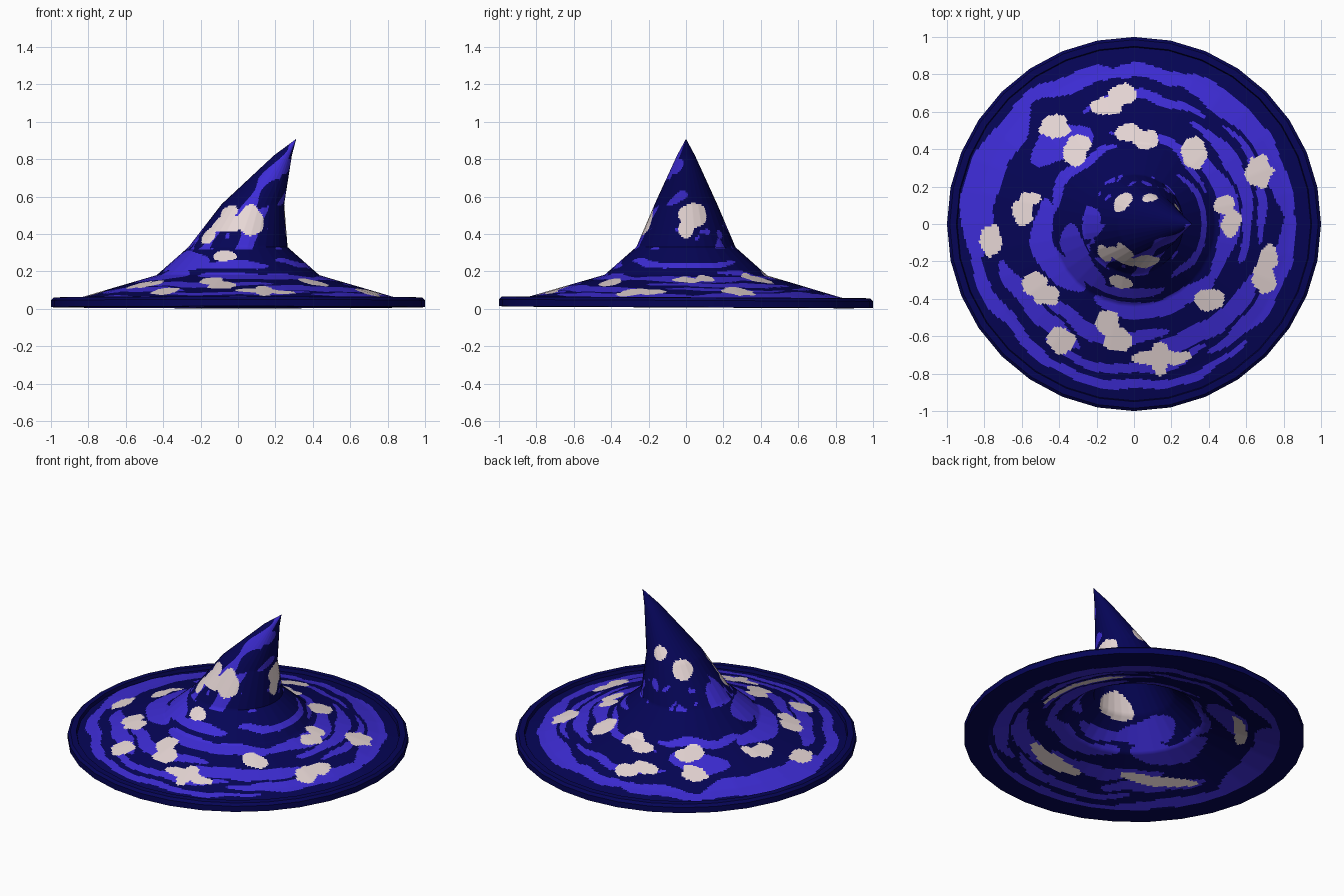
import bpy
import math
from mathutils import Vector, noise

cube = bpy.data.objects.get("Cube")
if cube:
    bpy.data.objects.remove(cube, do_unlink=True)

SIDES = 32
TILT = 0.005  # the hat sits slightly lower at the back
NAVY, VIOLET, CREAM = range(3)


def make_material(name, colour):
    mat = bpy.data.materials.new(name)
    mat.use_nodes = True
    mat.diffuse_color = (*colour, 1)
    mat.node_tree.nodes["Principled BSDF"].inputs["Base Color"].default_value = (*colour, 1)
    return mat


MATERIALS = [
    make_material("navy cloth", (0.0016, 0.0014, 0.092)),
    make_material("violet paint", (0.047, 0.025, 0.67)),
    make_material("cream paint", (0.8, 0.68, 0.67)),
]

# Violet brush strokes around the brim: start angle, end angle, start radius, end radius, half width
STROKES = [
    (140, 95, .88, .80, .045), (100, 65, .81, .81, .035), (72, 0, .81, .81, .065),
    (5, -60, .82, .80, .05), (-50, -135, .88, .87, .03), (-125, -180, .85, .86, .04),
    (190, 132, .84, .83, .10), (150, 110, .62, .55, .10), (110, 55, .68, .70, .025),
    (60, -20, .62, .60, .035), (45, -40, .52, .50, .05), (-15, -85, .70, .68, .05),
    (-60, -130, .76, .78, .03), (-75, -145, .62, .60, .04), (-35, -115, .50, .45, .05),
    (195, 245, .72, .70, .05), (165, 235, .50, .45, .07), (100, 175, .42, .45, .025),
    (20, 100, .42, .50, .02), (-65, -125, .38, .37, .025), (180, 250, .33, .35, .07),
    (50, -10, .71, .68, .025), (50, -55, .37, .36, .02),
]
# Cream patches on the brim, some in two lobes: x, y, half width, half depth
BRIM_PATCHES = [
    (-.15, .63, .08, .055), (-.07, .69, .085, .055), (-.42, .52, .08, .06), (-.32, .37, .06, .06),
    (-.29, .43, .06, .045), (-.03, .49, .07, .045), (.06, .45, .08, .045), (.32, .38, .07, .08),
    (.67, .285, .07, .085), (.48, .10, .055, .06), (.52, .01, .05, .08), (.72, -.18, .055, .06),
    (.70, -.29, .06, .08), (.40, -.41, .08, .06), (.155, -.715, .14, .045),
    (.14, -.72, .055, .09), (-.14, -.53, .055, .075), (-.09, -.62, .08, .06),
    (-.39, -.625, .07, .075), (-.53, -.32, .075, .055), (-.46, -.38, .065, .06),
    (-.765, -.08, .055, .09), (-.60, .06, .06, .065), (-.56, .14, .06, .035),
]
# Cream patches on the crown: x, y, z, half width, half height
CROWN_PATCHES = [
    (.065, -.195, .47, .07, .092), (-.06, -.185, .455, .10, .05), (-.16, -.16, .39, .05, .05),
    (-.05, -.145, .52, .06, .035), (-.07, -.285, .272, .07, .04), (.25, .04, .50, .08, .065),
    (.26, .0, .43, .04, .05), (-.06, .12, .53, .065, .06), (.09, .13, .60, .045, .045),
]
# Cream arcs inside the hat, in the same form as the strokes
LINING_ARCS = [
    (260, 303, .63, .63, .04), (238, 198, .58, .70, .045), (128, 157, .60, .64, .04),
    (-14, 45, .59, .58, .03), (230, 290, .225, .225, .04),
]


def in_stroke(angle, radius, stroke):
    start, end, r0, r1, width = stroke
    span = end - start
    turn = (angle - start) % 360 if span > 0 else (start - angle) % 360
    t = turn / abs(span)
    if t > 1:
        return False
    return abs(radius - r0 - (r1 - r0) * t) < width * math.sin(math.pi * t) ** 0.4


def wobble(p, scale, amount, seed=0):
    return amount * noise.noise(Vector((p.x * scale, p.y * scale, p.z * scale + seed)))


def brim_colour(p, radius_shift=0):
    radius = math.hypot(p.x, p.y) + wobble(p, 5, .04) + radius_shift
    angle = math.degrees(math.atan2(p.y, p.x)) + wobble(p, 4, 8, 5)
    hit = any(in_stroke(angle, radius, s) for s in STROKES)
    return VIOLET if hit else NAVY


def paint_outside(p):
    rough = wobble(p, 16, .35, 3)
    if p.z < .25:
        for x, y, w, d in BRIM_PATCHES:
            if math.hypot((p.x - x) / w, (p.y - y) / d) + rough < 1:
                return CREAM
    for x, y, z, w, h in CROWN_PATCHES:
        side = math.hypot(p.x - x, p.y - y) / w
        if math.hypot(side, (p.z - z) / h) + rough * .5 < 1:
            return CREAM
    if p.z < .32:
        return brim_colour(p)
    # Small dots round the foot of the crown
    if p.z < .45 and wobble(p, 20, 1, 7) > .4:
        return VIOLET
    # Diagonal streaks on the front of the leaning crown, few on the back
    streak = noise.noise(Vector(((p.z - p.x) * 9, (p.x + p.z) * 3, p.y * 6)))
    limit = .08 if p.y < 0 and p.x < .08 + (p.z - .33) * .4 else .42
    return VIOLET if streak > limit else NAVY


def paint_lining(p):
    radius = math.hypot(p.x, p.y) + wobble(p, 5, .02)
    angle = math.degrees(math.atan2(p.y, p.x))
    if p.z < .44 and any(in_stroke(angle, radius, arc) for arc in LINING_ARCS):
        return CREAM
    return brim_colour(p, .03)


def paint_plain(p):
    return NAVY


def lathe(name, rings, paint, split, step):
    """Skin rings of (radius, z, x offset), cut finely enough to carry the paint."""
    rows = [rings[0]]
    for a, b in zip(rings, rings[1:]):
        count = max(1, round(math.dist(a[:2], b[:2]) / step))
        for k in range(1, count + 1):
            rows.append([u + (v - u) * k / count for u, v in zip(a, b)])
    corners = [Vector((math.cos(i * math.tau / SIDES), math.sin(i * math.tau / SIDES), 0))
               for i in range(SIDES)]
    outline = [corners[i].lerp(corners[(i + 1) % SIDES], k / split)
               for i in range(SIDES) for k in range(split)]
    n = len(outline)
    verts = [c * r + Vector((x, 0, z - TILT * c.y * r)) for r, z, x in rows for c in outline]
    faces = [(i * n + j, i * n + (j + 1) % n, (i + 1) * n + (j + 1) % n, (i + 1) * n + j)
             for i in range(len(rows) - 1) for j in range(n)]
    mesh = bpy.data.meshes.new(name)
    mesh.from_pydata(verts, [], faces)
    for mat in MATERIALS:
        mesh.materials.append(mat)
    for poly in mesh.polygons:
        poly.material_index = paint(poly.center)
    obj = bpy.data.objects.new(name, mesh)
    bpy.context.collection.objects.link(obj)
    bpy.ops.object.select_all(action="DESELECT")
    obj.select_set(True)
    bpy.context.view_layer.objects.active = obj
    bpy.ops.object.shade_smooth_by_angle(angle=math.radians(35))
    return obj


# Brim and leaning crown
lathe("hat_outside", [
    (.945, .04, 0), (.83, .064, 0), (.435, .18, 0), (.265, .33, 0), (.167, .56, .08),
    (.048, .82, .24), (.001, .907, .31),
], paint_outside, 11, .01)

# Hollow inside, listed from the tip down
lathe("hat_lining", [
    (.001, .82, .255), (.03, .76, .212), (.13, .54, .075), (.237, .295, 0),
    (.415, .138, 0), (.86, .007, 0),
], paint_lining, 8, .014)

# Rolled edge of the brim
lathe("brim_rim", [
    (.86, .007, 0), (1, .009, 0), (1, .045, 0), (.985, .06, 0), (.95, .062, 0), (.945, .04, 0),
], paint_plain, 1, 1)
